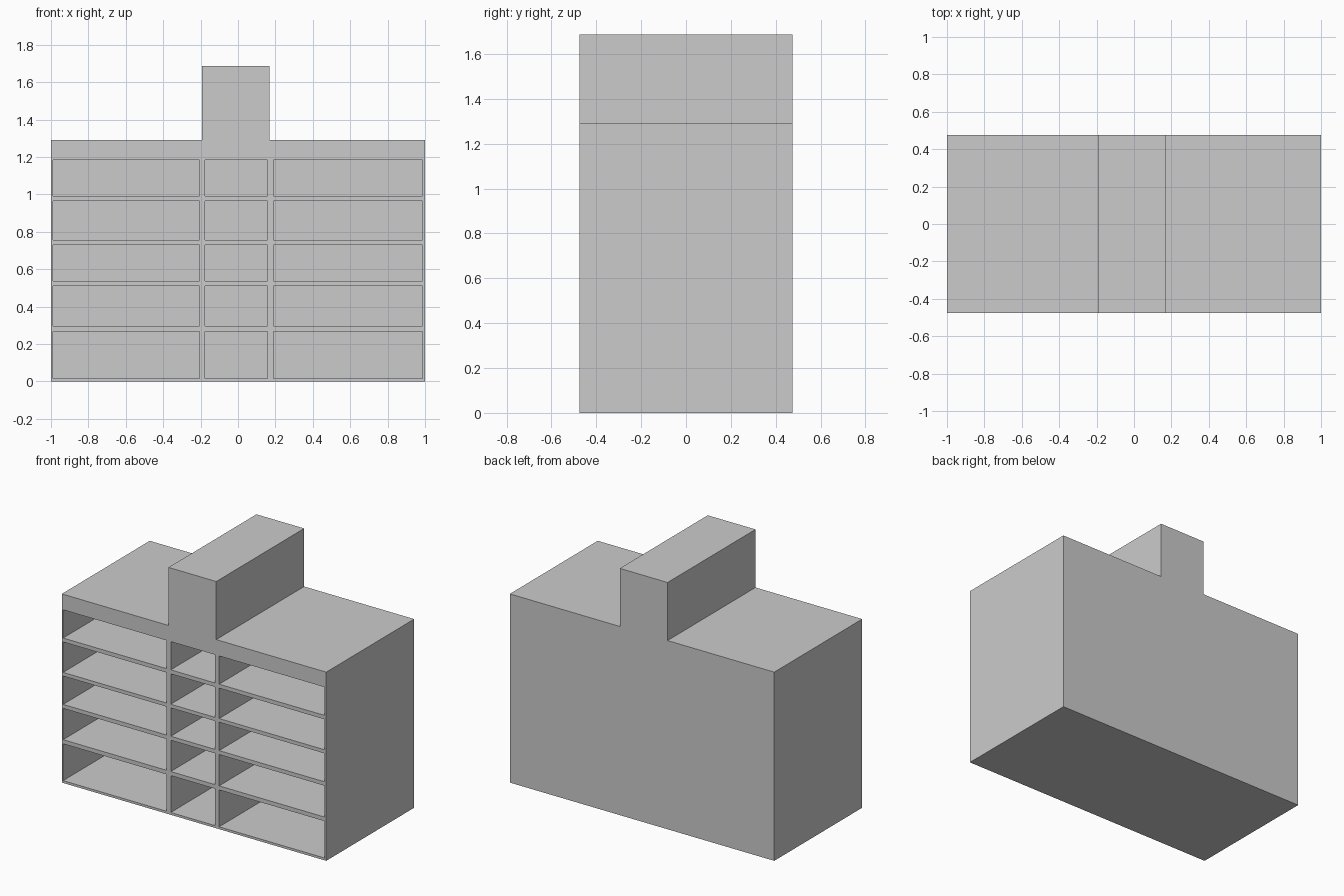
import bpy, bmesh
from mathutils import Matrix, Vector

if "Cube" in bpy.data.objects:
    bpy.data.objects.remove(bpy.data.objects["Cube"])

HALF_DEPTH = 0.475
BACK_WALL = 0.02
ROOF, TOP = 1.29, 1.687
COLUMNS = [(-0.99, -0.207), (-0.176, 0.157), (0.19, 0.987)]
ROWS = [(0.016, 0.268), (0.296, 0.51), (0.537, 0.731), (0.756, 0.964), (0.991, 1.184)]


def make_object(name, bm):
    bmesh.ops.recalc_face_normals(bm, faces=bm.faces)
    mesh = bpy.data.meshes.new(name)
    bm.to_mesh(mesh)
    bm.free()
    obj = bpy.data.objects.new(name, mesh)
    bpy.context.collection.objects.link(obj)
    return obj


def add_box(bm, lo, hi):
    lo, hi = Vector(lo), Vector(hi)
    matrix = Matrix.Translation((lo + hi) / 2) @ Matrix.Diagonal((*(hi - lo), 1))
    bmesh.ops.create_cube(bm, size=1, matrix=matrix)


# Cabinet body: front outline with raised central block, extruded to the back
outline = [(-1, 0), (1, 0), (1, ROOF), (0.168, ROOF), (0.168, TOP),
           (-0.193, TOP), (-0.193, ROOF), (-1, ROOF)]
bm = bmesh.new()
front = bm.faces.new([bm.verts.new((x, -HALF_DEPTH, z)) for x, z in outline])
grown = bmesh.ops.extrude_face_region(bm, geom=[front], use_keep_orig=True)
bmesh.ops.translate(bm, vec=(0, 2 * HALF_DEPTH, 0),
                    verts=[v for v in grown["geom"] if isinstance(v, bmesh.types.BMVert)])
body = make_object("cabinet_body", bm)

# Compartments: three columns by five rows, open at the front
bm = bmesh.new()
for x0, x1 in COLUMNS:
    for z0, z1 in ROWS:
        add_box(bm, (x0, -HALF_DEPTH - 0.1, z0), (x1, HALF_DEPTH - BACK_WALL, z1))
cutter = make_object("compartment_cutter", bm)
cutter.hide_render = True

# Cut the compartments and discard the cutter
cut = body.modifiers.new("compartments", "BOOLEAN")
cut.operation = "DIFFERENCE"
cut.solver = "EXACT"
cut.object = cutter
bpy.context.view_layer.objects.active = body
body.select_set(True)
bpy.ops.object.modifier_apply(modifier=cut.name)
bpy.data.objects.remove(cutter)
